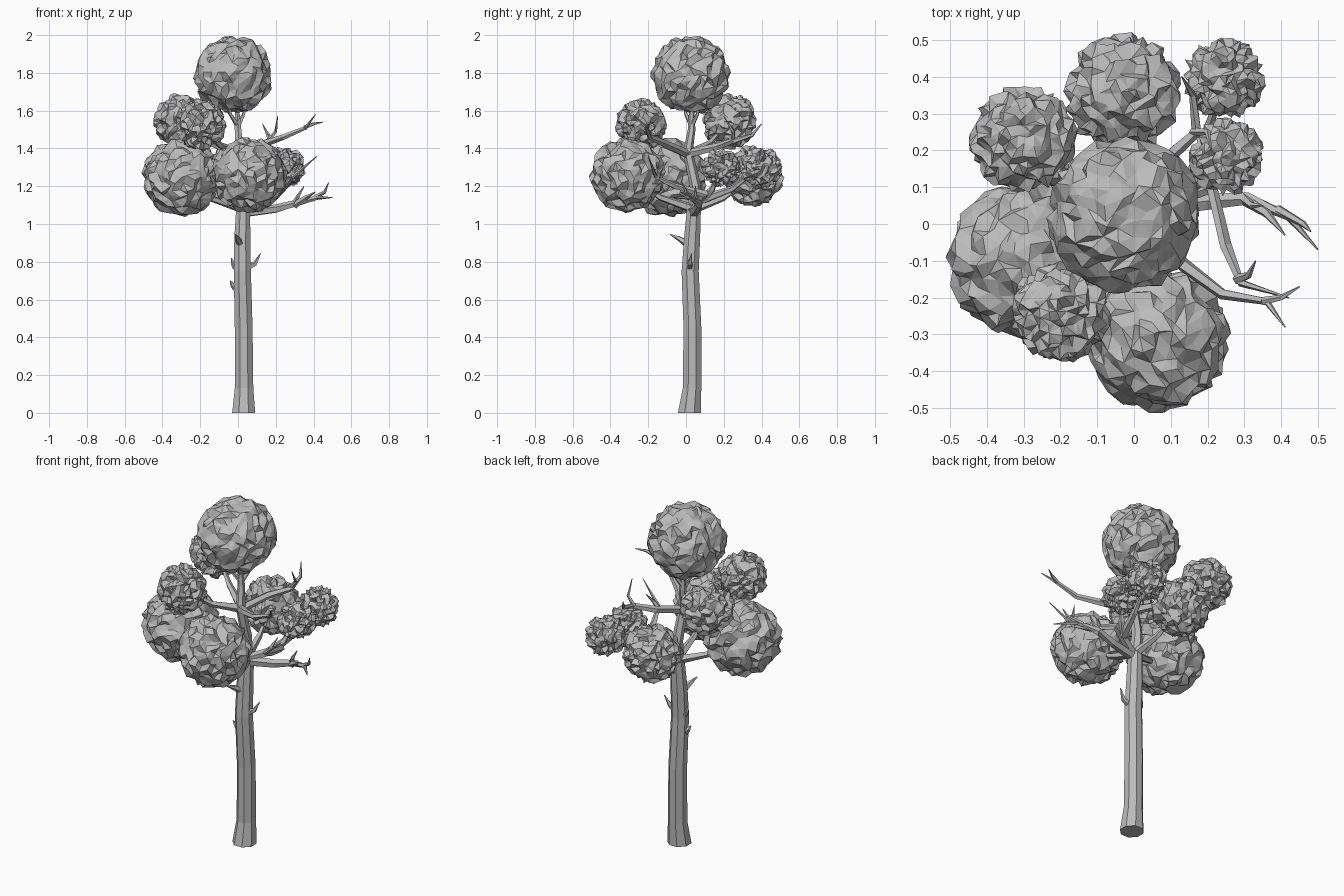
import bpy, bmesh, math, random
from mathutils import Vector

random.seed(4)
cube = bpy.data.objects.get("Cube")
if cube:
    bpy.data.objects.remove(cube, do_unlink=True)

grey = bpy.data.materials.new("plain grey")
grey.use_nodes = True
colour = (0.5, 0.5, 0.5, 1)
grey.diffuse_color = colour
grey.node_tree.nodes["Principled BSDF"].inputs["Base Color"].default_value = colour


def finish(bm, name):
    bmesh.ops.recalc_face_normals(bm, faces=bm.faces)
    mesh = bpy.data.meshes.new(name)
    bm.to_mesh(mesh)
    bm.free()
    mesh.materials.append(grey)
    ob = bpy.data.objects.new(name, mesh)
    bpy.context.collection.objects.link(ob)


def tube(name, path, radii, sides=6):
    """Faceted tube through the path points, one radius per point."""
    pts = [Vector(p) for p in path]
    bm = bmesh.new()
    rings = []
    for i, p in enumerate(pts):
        d = pts[min(i + 1, len(pts) - 1)] - pts[max(i - 1, 0)]
        if p.z == 0:
            d = Vector((0, 0, 1))
        turn = Vector((0, 0, 1)).rotation_difference(d.normalized())
        rings.append([])
        for k in range(sides):
            a = 2 * math.pi * (k + 0.5) / sides
            rim = Vector((math.cos(a), math.sin(a), 0)) * radii[i]
            rings[-1].append(bm.verts.new(p + turn @ rim))
    for low, high in zip(rings, rings[1:]):
        for k in range(sides):
            n = (k + 1) % sides
            bm.faces.new((low[k], low[n], high[n], high[k]))
    bm.faces.new(rings[0])
    bm.faces.new(rings[-1])
    finish(bm, name)


def branch(name, thick, *path):
    """Branch tapering to a sharp tip."""
    n = len(path) - 1
    tube(name, path, [thick * (1 - i / n) ** 0.7 + 0.002 for i in range(n + 1)], 5)


def clump(name, centre, radius):
    """Crumpled leaf ball: hull of jittered points, pushed in and out."""
    count = 420
    bm = bmesh.new()
    for i in range(count):
        z = 1 - 2 * (i + 0.5) / count
        a = i * math.pi * (3 - math.sqrt(5))
        r = math.sqrt(1 - z * z)
        jitter = Vector([random.uniform(-1, 1) for _ in range(3)]) * 0.07
        bm.verts.new((Vector((r * math.cos(a), r * math.sin(a), z)) + jitter).normalized())
    bmesh.ops.convex_hull(bm, input=bm.verts)
    for v in bm.verts:
        v.co = Vector(centre) + v.co * (radius + random.uniform(-0.03, 0.006))
    finish(bm, name)


# Trunk and the thinner stem above the first fork
tube("trunk",
     [(.03, .018, 0), (.032, .032, .13), (.03, .034, .45), (.023, .022, .75), (.023, .032, .92), (.027, .042, 1.08)],
     [.066, .053, .051, .049, .046, .04], 8)
tube("upper_stem",
     [(.025, .04, 1.06), (.02, .05, 1.2), (.01, .01, 1.38), (0, .03, 1.5), (-.01, .03, 1.7)],
     [.036, .03, .026, .02, .008])
branch("stem_fork_left", .012, (0, .03, 1.52), (-.04, 0, 1.58), (-.06, -.02, 1.68))
branch("stem_fork_right", .012, (0, .03, 1.52), (.03, .06, 1.58), (.05, .08, 1.68))

# Bare branches
branch("low_bare_branch", .026, (.03, .04, 1.06), (.2, .06, 1.08), (.31, .07, 1.11), (.42, .02, 1.14), (.5, -.07, 1.14))
branch("low_bare_twig", .018, (.3, .07, 1.1), (.36, .03, 1.14), (.41, -.03, 1.17))
branch("low_bare_tip", .012, (.39, .04, 1.13), (.46, 0, 1.17), (.48, -.02, 1.22))
branch("low_bare_spur", .013, (.3, .07, 1.11), (.32, .05, 1.15), (.35, .05, 1.2))
branch("high_bare_branch", .022, (.01, .01, 1.37), (.12, -.1, 1.42), (.24, -.19, 1.46), (.36, -.21, 1.51), (.41, -.28, 1.58))
branch("high_bare_twig", .01, (.35, -.21, 1.51), (.4, -.2, 1.53), (.45, -.17, 1.54))
branch("front_bare_branch", .024, (.03, .04, 1.07), (.21, .1, 1.16), (.25, -.06, 1.2), (.29, -.16, 1.25), (.42, -.2, 1.36))
branch("front_bare_twig", .013, (.28, -.15, 1.24), (.31, -.14, 1.28), (.33, -.1, 1.33))
branch("back_bare_branch", .022, (.01, .01, 1.37), (.08, .17, 1.41), (.17, .25, 1.44), (.16, .35, 1.47), (.13, .4, 1.53))
branch("back_bare_twig", .011, (.16, .25, 1.44), (.2, .25, 1.49), (.21, .2, 1.57))

# Leaf clumps: name, centre, radius and the point their branch leaves from
low_fork, high_fork, side_fork = (.03, .04, 1.08), (.01, .02, 1.37), (.15, .09, 1.13)
clumps = [
    ("left", (-.3, -.1, 1.245), .212, low_fork),
    ("front", (.06, -.31, 1.26), .2, low_fork),
    ("back", (-.03, .355, 1.255), .162, low_fork),
    ("high_left", (-.3, .23, 1.545), .148, high_fork),
    ("high_front", (-.2, -.24, 1.525), .138, high_fork),
    ("far_back", (.245, .395, 1.3), .113, side_fork),
    ("right", (.25, .185, 1.295), .105, side_fork),
]
clump("top_leaves", (-.025, .025, 1.79), .212)
for name, centre, radius, fork in clumps:
    clump(name + "_leaves", centre, radius)
    start, end = Vector(fork), Vector(centre)
    middle = start.lerp(end, .5) - Vector((0, 0, .03))
    branch(name + "_branch", .024, start, middle, end)

# Short broken stubs on the trunk
stubs = [((.05, .02, .77), (.09, .02, .79), (.12, .03, .845)),
         ((-.01, .02, .66), (-.03, .02, .68), (-.04, .01, .7)),
         ((-.01, .03, .77), (-.025, .03, .79), (-.035, .03, .82)),
         ((.01, 0, .9), (-.005, -.04, .925), (-.015, -.085, .945))]
for i, path in enumerate(stubs):
    branch("trunk_stub_%d" % (i + 1), .018, *path)
